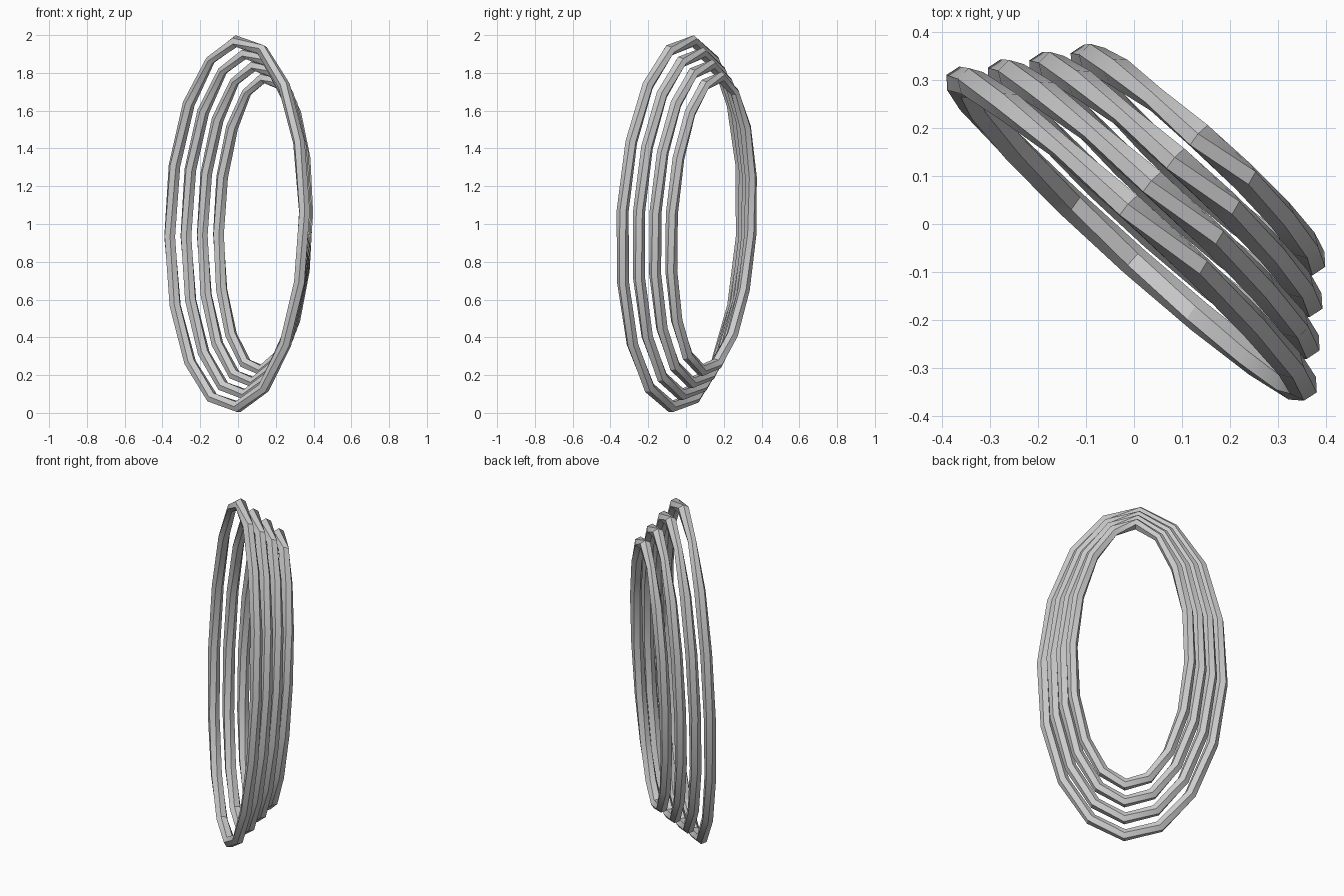
import bpy
import bmesh
import math
from mathutils import Vector

cube = bpy.data.objects.get("Cube")
if cube:
    bpy.data.objects.remove(cube)

# Dull grey metal
metal = bpy.data.materials.new("dull_grey_metal")
metal.use_nodes = True
metal.diffuse_color = (0.6, 0.6, 0.6, 1)
metal.node_tree.nodes["Principled BSDF"].inputs["Base Color"].default_value = metal.diffuse_color

ACROSS = Vector((0.745, -0.667, 0))
LEAN = Vector((0.02, 0.035, 0))
STEPS, SIDES = 16, 6


def bangle(name, centre, width, height, radius):
    """Closed oval tube with a slowly twisting section and a pinched seam."""
    bm = bmesh.new()
    up = Vector((0, 0, height)) + LEAN
    normal = up.cross(ACROSS).normalized()
    rings = []
    for i in range(STEPS):
        t = math.radians(94) + math.tau * i / STEPS
        path = centre + ACROSS * width * math.cos(t) + up * math.sin(t)
        out = (ACROSS * math.cos(t) / width + up.normalized() * math.sin(t) / height).normalized()
        twist = math.pi * i / STEPS
        r = radius * (0.8 if i == 1 else 1)
        rings.append([
            bm.verts.new(path + r * (out * math.cos(a) + normal * math.sin(a)))
            for a in (twist + math.tau * k / SIDES for k in range(SIDES))
        ])
    # Skin each section to the next; the last span takes up the half twist
    for i, ring in enumerate(rings):
        after = rings[(i + 1) % STEPS]
        for k in range(SIDES):
            n = (k + 1) % SIDES
            shift = SIDES // 2 - 1 if i == STEPS - 1 else 0
            bm.faces.new((ring[k], ring[n], after[(n + shift) % SIDES], after[(k + shift) % SIDES]))
    bmesh.ops.recalc_face_normals(bm, faces=bm.faces)
    mesh = bpy.data.meshes.new(name)
    bm.to_mesh(mesh)
    bm.free()
    mesh.materials.append(metal)
    obj = bpy.data.objects.new(name, mesh)
    bpy.context.collection.objects.link(obj)
    bpy.ops.object.select_all(action="DESELECT")
    obj.select_set(True)
    bpy.context.view_layer.objects.active = obj
    bpy.ops.object.shade_smooth_by_angle(angle=math.radians(30))


# Four nested bangles, shrinking towards the back
for i in range(4):
    bangle(
        f"bangle_{i + 1}",
        Vector((-0.005 + 0.046 * i, -0.02 + 0.051 * i, 1.0)),
        0.478 - 0.054 * i,
        0.97 - 0.064 * i,
        0.032,
    )
